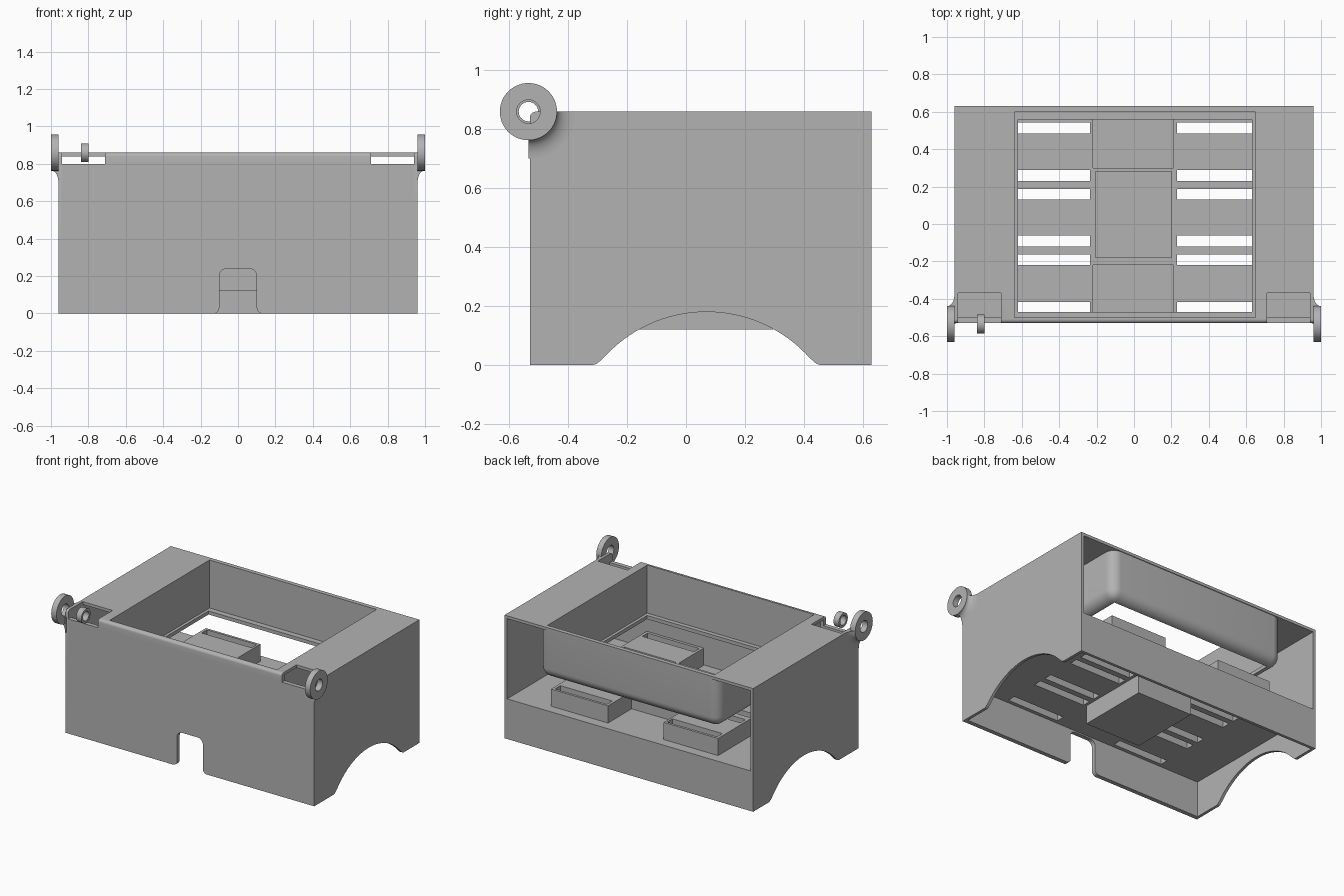
import bpy, bmesh
from math import sin, cos, pi, radians
from mathutils import Vector

cube = bpy.data.objects.get("Cube")
if cube:
    bpy.data.objects.remove(cube, do_unlink=True)

grey = bpy.data.materials.new("plain grey")
grey.use_nodes = True
grey.diffuse_color = (0.45, 0.45, 0.45, 1)
grey.node_tree.nodes["Principled BSDF"].inputs["Base Color"].default_value = (0.45, 0.45, 0.45, 1)


def to_object(name, bm):
    bmesh.ops.recalc_face_normals(bm, faces=bm.faces)
    mesh = bpy.data.meshes.new(name)
    bm.to_mesh(mesh)
    bm.free()
    mesh.materials.append(grey)
    obj = bpy.data.objects.new(name, mesh)
    bpy.context.collection.objects.link(obj)
    return obj


def prism(name, points, axis, lo, hi):
    """Extrude a 2D outline along x (outline in y,z), y (x,z) or z (x,y)."""
    place = {"x": lambda a, b, t: (t, a, b),
             "y": lambda a, b, t: (a, t, b),
             "z": lambda a, b, t: (a, b, t)}[axis]
    bm = bmesh.new()
    face = bm.faces.new([bm.verts.new(place(a, b, lo)) for a, b in points])
    new = bmesh.ops.extrude_face_region(bm, geom=[face])["geom"]
    shift = Vector(place(0, 0, hi - lo))
    bmesh.ops.translate(bm, vec=shift, verts=[g for g in new if isinstance(g, bmesh.types.BMVert)])
    return to_object(name, bm)


def box(name, x0, x1, y0, y1, z0, z1):
    return prism(name, [(x0, y0), (x1, y0), (x1, y1), (x0, y1)], "z", z0, z1)


def arc(cx, cy, r, a0, a1, n):
    angles = [radians(a0 + (a1 - a0) * i / n) for i in range(n + 1)]
    return [(cx + r * cos(a), cy + r * sin(a)) for a in angles]


def combine(obj, tool, operation="DIFFERENCE"):
    mod = obj.modifiers.new("combine", "BOOLEAN")
    mod.operation, mod.solver, mod.object = operation, "EXACT", tool
    bpy.context.view_layer.objects.active = obj
    bpy.ops.object.modifier_apply(modifier=mod.name)
    bpy.data.objects.remove(tool, do_unlink=True)


def cut_box(obj, *limits):
    combine(obj, box("cutter", *limits))


def round_edges(obj, radius, segments, rule):
    bm = bmesh.new()
    bm.from_mesh(obj.data)
    edges = [e for e in bm.edges if rule(*[v.co for v in e.verts])]
    bmesh.ops.bevel(bm, geom=edges, offset=radius, segments=segments, profile=0.5, affect="EDGES")
    bm.to_mesh(obj.data)
    bm.free()


def smooth(obj):
    bpy.ops.object.select_all(action="DESELECT")
    obj.select_set(True)
    bpy.context.view_layer.objects.active = obj
    bpy.ops.object.shade_smooth_by_angle(angle=radians(30))


# Housing shell: open at the back and underneath
housing = box("housing", -0.96, 0.96, -0.53, 0.63, 0, 0.86)
round_edges(housing, 0.02, 5, lambda a, b: max(a.y, b.y) < -0.5 and min(a.z, b.z) > 0.8)
cut_box(housing, -0.94, 0.94, -0.50, 0.70, 0.28, 0.84)
cut_box(housing, -0.94, 0.94, -0.50, 0.61, -0.1, 0.25)
cut_box(housing, -0.64, 0.65, -0.50, 0.60, 0.70, 0.90)
for x0, x1 in ((-0.94, -0.71), (0.71, 0.94)):
    cut_box(housing, x0, x1, -0.60, -0.37, 0.80, 0.90)

# Wheel-like arches through both sides, with flared feet
arch = [(0.48, -0.1), (0.48, 0)] + arc(0.46, 0.035, 0.035, -90, -135, 5)
arch += arc(0.07, -0.29, 0.47, 42, 138, 40)
arch += arc(-0.32, 0.035, 0.035, -45, -90, 5) + [(-0.34, 0), (-0.34, -0.1)]
combine(housing, prism("cutter", arch, "x", -1.1, 1.1))

# Rounded doorway in the front wall
door = [(0.13, -0.1)] + arc(0.13, 0.03, 0.03, -90, -180, 6) + arc(0.06, 0.20, 0.04, 0, 90, 8)
door += [(-x, z) for x, z in reversed(door)]
combine(housing, prism("cutter", door, "y", -0.6, -0.45))

# Raised deck on the floor, with front and back gaps
deck = box("deck", -0.64, 0.65, -0.495, 0.56, 0.265, 0.40)
cut_box(deck, -0.22, 0.21, 0.30, 0.70, 0.2, 0.5)
cut_box(deck, -0.22, 0.21, -0.60, -0.22, 0.2, 0.5)
combine(housing, deck, "UNION")

# Hanging centre tray
combine(housing, box("tray", -0.22, 0.21, -0.215, 0.295, 0.12, 0.39), "UNION")
cut_box(housing, -0.205, 0.20, -0.18, 0.28, 0.14, 0.5)

# Paired slots through deck and floor
for y in (0.485, 0.23, 0.13, -0.12, -0.22, -0.475):
    for x0, x1 in ((-0.62, -0.235), (0.23, 0.63)):
        cut_box(housing, x0, x1, y, y + 0.058, 0.2, 0.5)
smooth(housing)

# Basket below the top opening, with a rounded underside and a narrow lip
basket = box("basket", -0.69, 0.70, -0.52, 0.625, 0.50, 0.85)
round_edges(basket, 0.07, 8, lambda a, b: (a.z < 0.6 and b.z < 0.6 and max(a.y, b.y) > 0)
            or (a.y > 0 and b.y > 0 and abs(a.z - b.z) > 0.1))
cut_box(basket, -0.64, 0.65, -0.50, 0.60, 0.525, 0.90)
cut_box(basket, -0.62, 0.63, -0.47, 0.56, 0.40, 0.60)
smooth(basket)


# Hinge rings at the top front corners
def ring(name, x0, x1, radius, hole):
    obj = prism(name, arc(-0.535, 0.86, radius, 0, 354, 59), "x", x0, x1)
    combine(obj, prism("cutter", arc(-0.535, 0.86, hole, 0, 350, 35), "x", x0 - 0.1, x1 + 0.1))
    smooth(obj)


ring("right_hinge_ring", -1.0, -0.96, 0.097, 0.04)
ring("left_hinge_ring", 0.96, 1.0, 0.097, 0.04)
ring("small_latch_ring", -0.84, -0.80, 0.05, 0.033)

# Curved gussets blending the rings into the side walls
for side, word in ((-1, "right"), (1, "left")):
    bm = bmesh.new()
    outline = [(0.955, 0.05), (0.955, 0.16)]
    outline += [(0.96 + 0.035 * (1 - cos(i * pi / 16)), 0.16 - 0.063 * sin(i * pi / 16)) for i in range(9)]
    outline += [(0.995, 0.05)]
    face = bm.faces.new([bm.verts.new((side * x, -0.535 + r, 0.86)) for x, r in outline])
    bmesh.ops.spin(bm, geom=[face], cent=(0, -0.535, 0.86), axis=(1, 0, 0), angle=-pi / 2, steps=16)
    smooth(to_object(word + "_ring_gusset", bm))
